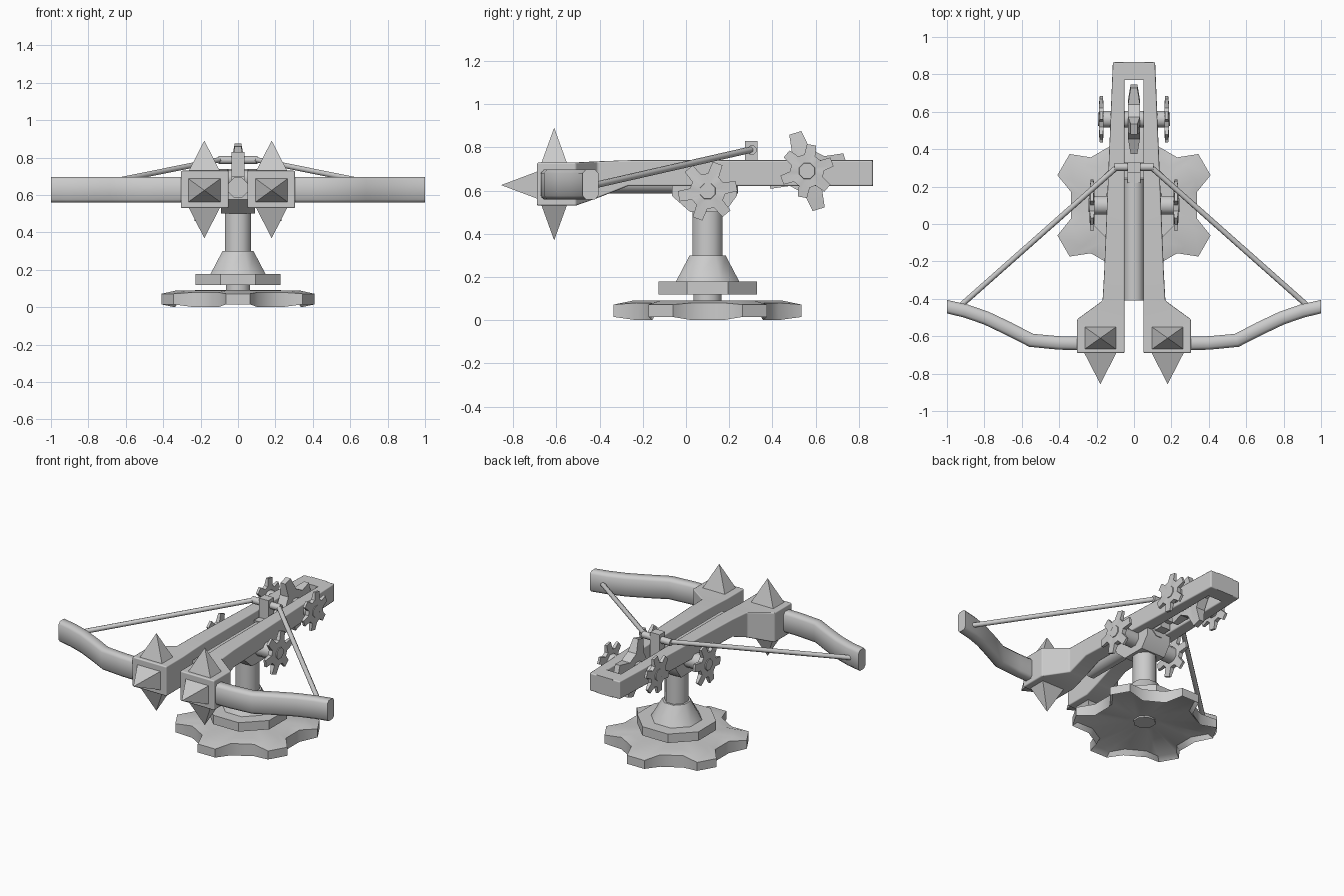
import bpy, bmesh, math
from mathutils import Vector

cube = bpy.data.objects.get("Cube")
if cube:
    bpy.data.objects.remove(cube)

grey = bpy.data.materials.new("plain_grey")
grey.use_nodes = True
grey.diffuse_color = (0.6, 0.6, 0.6, 1)
grey.node_tree.nodes["Principled BSDF"].inputs["Base Color"].default_value = (0.6, 0.6, 0.6, 1)

PIVOT_Y = 0.1


def loft(name, rings, smooth=30, mirror=False, bevel=0):
    """Skin a list of equal-length rings and cap both ends."""
    bm = bmesh.new()
    loops = [[bm.verts.new(p) for p in ring] for ring in rings]
    n = len(loops[0])
    for a, b in zip(loops, loops[1:]):
        for i in range(n):
            j = (i + 1) % n
            bm.faces.new((a[i], a[j], b[j], b[i]))
    bm.faces.new(loops[0][::-1])
    bm.faces.new(loops[-1])
    bmesh.ops.recalc_face_normals(bm, faces=bm.faces)
    mesh = bpy.data.meshes.new(name)
    bm.to_mesh(mesh)
    bm.free()
    mesh.materials.append(grey)
    obj = bpy.data.objects.new(name, mesh)
    bpy.context.collection.objects.link(obj)
    for other in bpy.context.selected_objects:
        other.select_set(False)
    obj.select_set(True)
    bpy.context.view_layer.objects.active = obj
    if smooth:
        bpy.ops.object.shade_smooth_by_angle(angle=math.radians(smooth))
    if bevel:
        mod = obj.modifiers.new("Bevel", 'BEVEL')
        mod.width, mod.segments, mod.harden_normals = bevel, 2, True
    if mirror:
        obj.modifiers.new("Mirror", 'MIRROR')
    return obj


def rect_xz(y, x0, x1, z0, z1):
    return [(x0, y, z0), (x1, y, z0), (x1, y, z1), (x0, y, z1)]


def box(name, x0, x1, y0, y1, z0, z1, **kw):
    return loft(name, [rect_xz(y0, x0, x1, z0, z1), rect_xz(y1, x0, x1, z0, z1)], **kw)


def octagon(centre, axis, apothem, n=8):
    """Ring of n points with flat sides, around the given axis."""
    axis = Vector(axis).normalized()
    u = axis.cross(Vector((0, 1, 0) if abs(axis.y) < 0.9 else (1, 0, 0))).normalized()
    v = axis.cross(u)
    r = apothem / math.cos(math.pi / n)
    angles = [2 * math.pi * (i + 0.5) / n for i in range(n)]
    return [Vector(centre) + r * (u * math.cos(a) + v * math.sin(a)) for a in angles]


def turned(name, levels, smooth=50):
    """Upright octagonal part on the pivot from (radius, height) pairs."""
    return loft(name, [octagon((0, PIVOT_Y, z), (0, 0, 1), r) for r, z in levels], smooth)


def rod(name, a, b, r0, r1=None, **kw):
    a, b = Vector(a), Vector(b)
    return loft(name, [octagon(a, b - a, r0), octagon(b, b - a, r1 or r0)], 50, **kw)


def lobed(lobes, tip, valley, tip_half, valley_half, phase):
    """Polar outline of a lobed wheel: (radius, angle, is_tip)."""
    out = []
    for k in range(lobes):
        a = phase + 360 * k / lobes
        for r, d, t in ((valley, -valley_half, 0), (tip, -tip_half, 1),
                        (tip, tip_half, 1), (valley, valley_half, 0)):
            out.append((r, math.radians(a + d), t))
    return out


def wheel(name, outline, x, y, z, half, tip_half_thick, mirror):
    """Lobed wheel turning on the x axis, thinner at its tips."""
    def ring(scale, side, flat):
        return [(x + side * (tip_half_thick if t and not flat else half),
                 y + r * scale * math.cos(a), z + r * scale * math.sin(a)) for r, a, t in outline]
    rings = [ring(0.3, -1, True), ring(1, -1, False), ring(1, 1, False), ring(0.3, 1, True)]
    return loft(name, rings, 35, mirror)


# Lobed foot with a hollow underside
foot = lobed(6, 0.44, 0.345, 8.5, 18, 30)


def foot_ring(scale, z, z_tip):
    return [(r * scale * math.cos(a), PIVOT_Y + r * scale * math.sin(a), z_tip if t else z)
            for r, a, t in foot]


loft("base_foot", [foot_ring(0.25, 0.055, 0.055), foot_ring(0.93, 0.03, 0.04),
                   foot_ring(1, 0, 0.015), foot_ring(1, 0.08, 0.072),
                   foot_ring(0.8, 0.09, 0.09), foot_ring(0.2, 0.092, 0.092)], 40)

# Pedestal
turned("base_neck", [(0.065, 0.045), (0.065, 0.13)])
turned("base_disc", [(0.228, 0.118), (0.228, 0.178)], 30)
turned("base_cone", [(0.147, 0.178), (0.083, 0.3)])
turned("column", [(0.07, 0.28), (0.07, 0.64)])

# Swivel head
profile = [(-0.165, 0.63), (-0.165, 0.575), (-0.08, 0.5), (0.08, 0.5), (0.135, 0.575), (0.135, 0.63)]
loft("swivel_head", [[(x, PIVOT_Y + y, z) for y, z in profile] for x in (-0.09, 0.09)], 40)

# Stock: two beams widening into the bow blocks, closed at the back
loft("side_beam", [rect_xz(-0.69, 0.05, 0.305, 0.53, 0.73),
                   rect_xz(-0.51, 0.05, 0.305, 0.53, 0.73),
                   rect_xz(-0.41, 0.05, 0.168, 0.565, 0.735),
                   rect_xz(-0.27, 0.05, 0.16, 0.62, 0.74),
                   rect_xz(0.865, 0.05, 0.113, 0.62, 0.74)], 180, True, 0.008)
box("back_bar", -0.06, 0.06, 0.77, 0.865, 0.62, 0.74)
loft("centre_rail", [octagon((0, y, 0.64), (0, 1, 0), 0.053) for y in (-0.41, 0.24)], 50)

# Bow arms
path = [(0.2, -0.64), (0.4, -0.636), (0.55, -0.622), (0.67, -0.56),
        (0.79, -0.503), (0.9, -0.465), (1.0, -0.442)]
rings = []
for i, (x, y) in enumerate(path):
    before, after = path[max(i - 1, 0)], path[min(i + 1, len(path) - 1)]
    d = Vector((after[0] - before[0], after[1] - before[1])).normalized()
    if i == len(path) - 1:
        d = Vector((1, 0))
    rings.append([(x - d.y * s * 0.036, y + d.x * s * 0.036, 0.628 + h)
                  for s, h in ((-1, -0.052), (-0.6, -0.069), (0.6, -0.069), (1, -0.052),
                               (1, 0.052), (0.6, 0.069), (-0.6, 0.069), (-1, 0.052))])
loft("bow_arm", rings, 60, True)


# Pyramid spikes on the blocks
def spike(name, centre, u, v, apex):
    c, u, v, tip = Vector(centre), Vector(u), Vector(v), Vector(apex)
    base = [c - u - v, c + u - v, c + u + v, c - u + v]
    loft(name, [base, [tip + (p - c) * 0.005 for p in base]], 0, True)


for label, z, apex in (("upper", 0.725, 0.89), ("lower", 0.535, 0.37)):
    spike(label + "_spike", (0.18, -0.61, z), (0.085, 0, 0), (0, 0.06, 0), (0.18, -0.61, apex))
spike("front_spike", (0.18, -0.685, 0.625), (0.088, 0, 0), (0, 0, 0.064), (0.18, -0.855, 0.625))

# Bowstring and its catch
rod("bowstring", (0.925, -0.435, 0.622), (0.09, 0.305, 0.79), 0.014, mirror=True)
rod("catch_pin", (-0.105, 0.305, 0.787), (0.105, 0.305, 0.787), 0.021)
box("catch_block", -0.035, 0.035, 0.272, 0.33, 0.66, 0.83)
box("catch_foot", -0.035, 0.035, 0.22, 0.3, 0.62, 0.7)

# Winding wheel at the back and hand wheels on both sides
wheel("winding_wheel", lobed(4, 0.187, 0.105, 9, 24, 107), 0, 0.56, 0.69, 0.032, 0.018, False)
rod("back_axle", (-0.17, 0.56, 0.69), (0.17, 0.56, 0.69), 0.045)
rod("back_hub", (0.16, 0.56, 0.69), (0.192, 0.56, 0.69), 0.045, 0.035, mirror=True)
wheel("back_hand_wheel", lobed(6, 0.125, 0.078, 10, 19, 20), 0.175, 0.56, 0.69, 0.013, 0.008, True)
rod("pivot_axle", (-0.21, PIVOT_Y, 0.597), (0.21, PIVOT_Y, 0.597), 0.05)
rod("pivot_hub", (0.2, PIVOT_Y, 0.597), (0.243, PIVOT_Y, 0.597), 0.045, 0.035, mirror=True)
wheel("pivot_hand_wheel", lobed(6, 0.138, 0.082, 10, 19, 10), 0.224, PIVOT_Y, 0.597, 0.014, 0.008, True)
